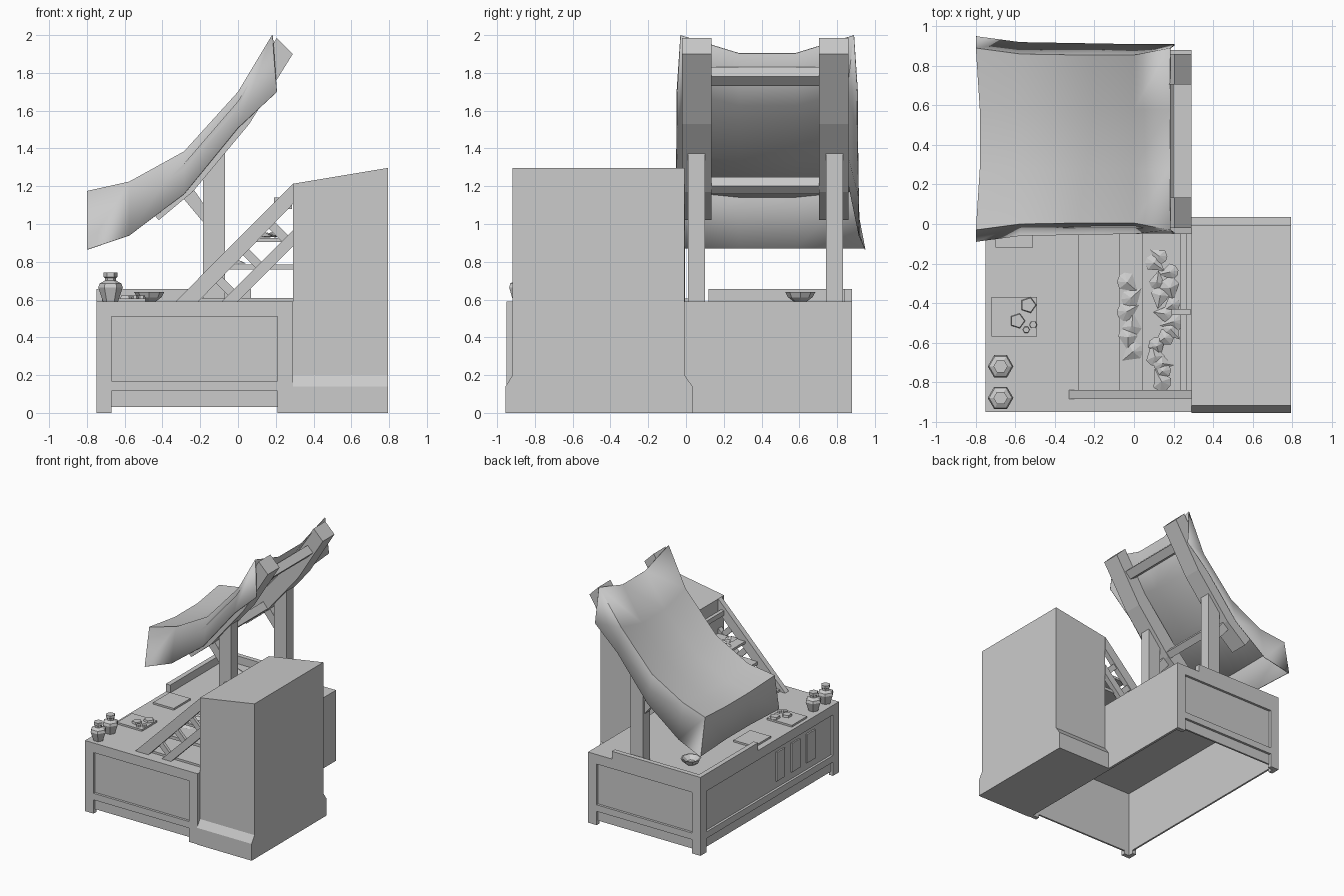
import bpy, bmesh, math, random
from mathutils import Vector, Matrix

if "Cube" in bpy.data.objects:
    bpy.data.objects.remove(bpy.data.objects["Cube"])

random.seed(4)


def make(name, verts, faces):
    me = bpy.data.meshes.new(name)
    me.from_pydata([tuple(v) for v in verts], [], faces)
    bm = bmesh.new()
    bm.from_mesh(me)
    bmesh.ops.recalc_face_normals(bm, faces=bm.faces)
    bm.to_mesh(me)
    bm.free()
    ob = bpy.data.objects.new(name, me)
    bpy.context.collection.objects.link(ob)
    return ob


def prism(name, pts, y0, y1):
    """Extrude an (x, z) outline along y."""
    n = len(pts)
    v = [(x, y0, z) for x, z in pts] + [(x, y1, z) for x, z in pts]
    f = [list(range(n)), list(range(n, 2 * n))]
    f += [[i, (i + 1) % n, n + (i + 1) % n, n + i] for i in range(n)]
    return make(name, v, f)


def box(name, x0, x1, y0, y1, z0, z1):
    return prism(name, [(x0, z0), (x1, z0), (x1, z1), (x0, z1)], y0, y1)


def lathe(name, x, y, profile, n=6):
    """Low-poly turned shape from (radius, z) pairs."""
    v = [(x + r * math.cos(2 * math.pi * i / n), y + r * math.sin(2 * math.pi * i / n), z)
         for r, z in profile for i in range(n)]
    m = len(profile)
    f = [list(range(n)), list(range((m - 1) * n, m * n))]
    f += [[k * n + i, k * n + (i + 1) % n, (k + 1) * n + (i + 1) % n, (k + 1) * n + i]
          for k in range(m - 1) for i in range(n)]
    return make(name, v, f)


X0, X1, Y0, Y1, TOP = -0.75, 0.29, -0.95, 0.88, 0.59

# Counter: top, recessed panels, plain rear wall (open underneath)
box("counter_top", X0, X1, Y0, Y1, 0.56, TOP)
box("counter_plain_wall", X1 - 0.02, X1, Y0, Y1, 0, 0.56)
box("counter_panel_front", X0 + 0.02, X1 - 0.02, Y0 + 0.02, Y0 + 0.035, 0.03, 0.56)
box("counter_panel_back", X0 + 0.02, X1 - 0.02, Y1 - 0.035, Y1 - 0.02, 0.03, 0.56)
box("counter_panel_side", X0 + 0.02, X0 + 0.035, Y0 + 0.02, Y1 - 0.02, 0.03, 0.56)

# Counter framing: corner legs and rails
L = 0.08
for i, (y, s) in enumerate(((Y0, 1), (Y1, -1))):
    ya, yb = sorted((y, y + s * 0.035))
    for x in (X0, X1 - L):
        box("counter_leg", x, x + L, ya, yb, 0, 0.56)
    yc, yd = sorted((y, y + s * L))
    box("counter_side_leg", X0, X0 + 0.035, yc, yd, 0, 0.56)
    for z0, z1 in ((0.115, 0.17), (0.51, 0.56)):
        box("counter_rail", X0 + L, X1 - L, ya, yb, z0, z1)
for z0, z1 in ((0.115, 0.17), (0.51, 0.56)):
    box("counter_side_rail", X0, X0 + 0.035, Y0 + L, Y1 - L, z0, z1)
for y in (-0.25, -0.45, -0.65):
    box("side_slat", X0 + 0.008, X0 + 0.03, y, y + 0.11, 0.23, 0.47)

# Raised lip on the far corner of the counter
box("lip_side", X0, X0 + 0.04, 0.12, Y1, TOP, 0.655)
box("lip_back", X0 + 0.04, 0.07, Y1 - 0.04, Y1, TOP, 0.655)

# Tall cabinet with flared foot and sloping top
rings = [(-0.955, 0.035, 0, 0), (-0.955, 0.035, 0.14, 0.14),
         (-0.918, -0.008, 0.2, 0.2), (-0.918, -0.008, 1.213, 1.297)]
v = []
for a, b, zl, zr in rings:
    v += [(0.29, a, zl), (0.795, a, zr), (0.795, b, zr), (0.29, b, zl)]
f = [[0, 1, 2, 3], [12, 13, 14, 15]]
f += [[k * 4 + i, k * 4 + (i + 1) % 4, k * 4 + 4 + (i + 1) % 4, k * 4 + 4 + i]
      for k in range(3) for i in range(4)]
make("tall_cabinet", v, f)

# Sloping display rack: two braced side frames
for y in (-0.885, -0.05):
    y1 = y + 0.045
    prism("rack_outer_rail", [(-0.33, TOP), (-0.21, TOP), (0.29, 1.105), (0.29, 1.213)], y, y1)
    prism("rack_inner_rail", [(-0.085, TOP), (0.0, TOP), (0.29, 0.88), (0.29, 0.965)], y, y1)
    for x, z in ((-0.12, 0.69), (0.02, 0.84), (0.16, 0.98)):
        prism("rack_brace", [(x, z), (x + 0.03, z + 0.035), (x + 0.115, z - 0.05), (x + 0.085, z - 0.085)],
              y + 0.01, y1 - 0.01)

# Shelves and upper bar
box("shelf_low", -0.28, 0.29, -0.84, -0.05, TOP, 0.607)
box("shelf_mid", -0.075, 0.29, -0.85, -0.04, 0.76, 0.785)
box("shelf_high", 0.04, 0.29, -0.84, -0.05, 0.905, 0.925)
box("rack_bar", 0.235, 0.265, -0.84, -0.05, 1.09, 1.13)
box("bar_hook", 0.19, 0.285, -0.46, -0.43, 1.08, 1.14)


# Wares: flat fan-shaped shells heaped on the shelves
def shell(x, y, z, r, ang, tilt):
    pts = [(-r, 0, 0)] + [(r * 0.9 * math.cos(a), r * 0.8 * math.sin(a), 0)
                          for a in (-1.3, -0.6, 0, 0.6, 1.3)] + [(0.1 * r, 0, r * 0.35)]
    m = Matrix.Translation((x, y, z)) @ Matrix.Rotation(ang, 4, 'Z') @ Matrix.Rotation(tilt, 4, 'Y')
    make("shell", [m @ Vector(p) for p in pts],
         [[0, 1, 2, 3, 4, 5]] + [[i, (i + 1) % 6, 6] for i in range(6)])


for i in range(16):
    shell(random.uniform(0.1, 0.2), -0.16 - 0.042 * i, 0.935, random.uniform(0.05, 0.07),
          random.uniform(-3, 3), random.uniform(-0.15, 0.15))
for i in range(6):
    shell(-0.03 + 0.02 * (i % 2), -0.3 - 0.07 * i, 0.79, 0.065, random.uniform(-3, 3), 0)

# Counter goods: lidded jars, boards with cut pieces, bowl
for y in (-0.72, -0.88):
    lathe("jar", -0.675, y, [(0.04, TOP), (0.065, 0.665), (0.058, 0.685), (0.03, 0.70), (0.03, 0.715),
                             (0.036, 0.72), (0.036, 0.742)])
box("cutting_board", -0.72, -0.49, -0.57, -0.37, TOP, 0.605)
box("second_board", -0.7, -0.51, -0.12, 0.1, TOP, 0.605)
for x, y, r, n in ((-0.59, -0.49, 0.04, 5), (-0.535, -0.41, 0.042, 5), (-0.545, -0.535, 0.018, 6),
                   (-0.51, -0.51, 0.02, 6)):
    lathe("cut_piece", x, y, [(r, 0.605), (r * 0.9, 0.622)], n)
lathe("bowl", -0.47, 0.605, [(0.035, TOP), (0.065, 0.612), (0.08, 0.64), (0.07, 0.64), (0.03, 0.61)], 8)

# Canopy supports: posts, brackets, curved rafters, cross beam
for py, ry in ((0.01, -0.02), (0.74, 0.705)):
    box("canopy_post", -0.185, -0.07, py, py + 0.09, TOP, 1.42)
    prism("canopy_bracket", [(-0.185, 1.01), (-0.185, 1.11), (-0.26, 1.22), (-0.31, 1.16)],
          py + 0.015, py + 0.075)
    prism("canopy_rafter", [(-0.49, 1.11), (-0.42, 1.02), (-0.24, 1.17), (0.06, 1.53), (0.29, 1.9),
                            (0.205, 1.985), (0.0, 1.65), (-0.285, 1.32)], ry, ry + 0.155)
prism("canopy_cross_beam", [(0.1, 1.76), (0.15, 1.73), (0.2, 1.78), (0.15, 1.83)], 0.13, 0.71)
prism("canopy_low_beam", [(-0.3, 1.2), (-0.26, 1.16), (-0.22, 1.2), (-0.26, 1.25)], 0.13, 0.71)

# Canopy sheet: x, top z, skirt z, top inset y, skirt y, sag (mirrored about y = 0.43)
C = 0.43
stations = [(-0.8, 0.87, 0.865, 0.515, 0.52, 0.0),
            (-0.8, 1.175, 0.865, 0.46, 0.52, 0.03),
            (-0.575, 1.225, 0.94, 0.43, 0.49, 0.04),
            (-0.285, 1.385, 1.16, 0.425, 0.485, 0.05),
            (0.0, 1.7, 1.51, 0.425, 0.48, 0.07),
            (0.18, 2.0, 1.7, 0.46, 0.48, 0.095)]
v = []
for i, (x, z, zs, yi, yo, sag) in enumerate(stations):
    xs = 0.205 if i == 5 else x
    xm = x + (0.02 if i < 2 else 0)
    v += [(xs, C - yo, zs), (x, C - yi, z), (xm, C - 0.15, z - sag), (xm, C + 0.15, z - sag),
          (x, C + yi, z), (xs, C + yo, zs)]
f = [[i * 6 + j, i * 6 + j + 1, i * 6 + j + 7, i * 6 + j + 6] for i in range(5) for j in range(5)]
canopy = make("canopy_sheet", v, f)
mod = canopy.modifiers.new("thickness", 'SOLIDIFY')
mod.thickness = 0.006
bpy.context.view_layer.objects.active = canopy
canopy.select_set(True)
bpy.ops.object.shade_smooth_by_angle(angle=math.radians(35))
